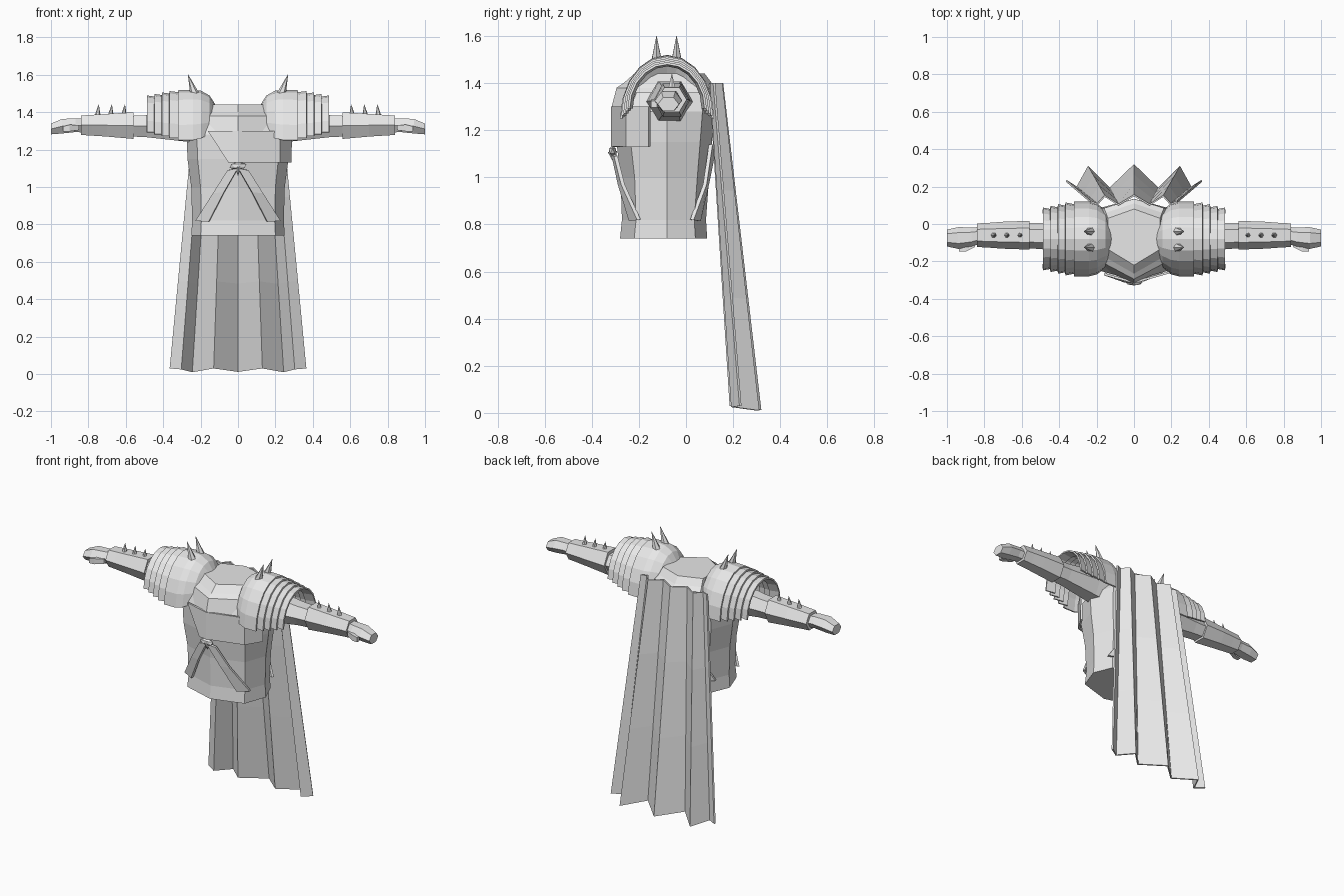
import bpy, bmesh, math
from mathutils import Vector

if "Cube" in bpy.data.objects:
    bpy.data.objects.remove(bpy.data.objects["Cube"])

grey = bpy.data.materials.new("plain grey")
grey.diffuse_color = (0.8, 0.8, 0.8, 1)
grey.use_nodes = True
grey.node_tree.nodes["Principled BSDF"].inputs["Base Color"].default_value = grey.diffuse_color


def finish(name, bm, thick=0):
    bmesh.ops.recalc_face_normals(bm, faces=bm.faces)
    me = bpy.data.meshes.new(name)
    bm.to_mesh(me)
    bm.free()
    me.materials.append(grey)
    ob = bpy.data.objects.new(name, me)
    bpy.context.collection.objects.link(ob)
    if thick:
        m = ob.modifiers.new("thickness", 'SOLIDIFY')
        m.thickness = thick
        m.offset = 0
    return ob


def loft(name, rings, closed=True, caps=True, thick=0):
    """Skin a list of equal-length point rings."""
    bm = bmesh.new()
    rows = [[bm.verts.new(p) for p in r] for r in rings]
    n = len(rows[0])
    for a, b in zip(rows, rows[1:]):
        for i in range(n if closed else n - 1):
            j = (i + 1) % n
            bm.faces.new((a[i], a[j], b[j], b[i]))
    if closed and caps:
        bm.faces.new(rows[0])
        bm.faces.new(rows[-1])
    return finish(name, bm, thick)


def mirror_ring(half, z):
    """Full ring from a half outline that starts and ends on x = 0."""
    return [(x, y, z) for x, y in half] + [(-x, y, z) for x, y in half[-2:0:-1]]


def x_ring(s, x, yc, zc, ry, rz, n=6, turn=0.0):
    return [(s * x, yc + ry * math.cos(turn + 2 * math.pi * i / n),
             zc + rz * math.sin(turn + 2 * math.pi * i / n)) for i in range(n)]


def arch(s, x, ry, rz, zb, n=10):
    return [(s * x, -0.08 - ry * math.cos(math.pi * i / n),
             zb + rz * math.sin(math.pi * i / n)) for i in range(n + 1)]


def spike(name, base, tip, r):
    base, tip = Vector(base), Vector(tip)
    bm = bmesh.new()
    bmesh.ops.create_cone(bm, cap_ends=True, segments=6, radius1=r, radius2=0.001,
                          depth=(tip - base).length)
    ob = finish(name, bm)
    ob.rotation_mode = 'QUATERNION'
    ob.rotation_quaternion = (tip - base).to_track_quat('Z', 'Y')
    ob.location = (base + tip) / 2


# tunic body: eight-sided, slightly waisted
body = []
for z, w, f, b in ((0.74, 0.25, -0.28, 0.09), (0.82, 0.245, -0.272, 0.085),
                   (1.0, 0.25, -0.278, 0.098), (1.15, 0.27, -0.295, 0.11),
                   (1.28, 0.275, -0.30, 0.12), (1.36, 0.22, -0.27, 0.11)):
    body.append(mirror_ring([(0, f), (w * 0.8, f + 0.06), (w, -0.08),
                             (w * 0.8, b - 0.05), (0, b)], z))
loft("tunic", body)

# neck collar: six-sided, stepping inward to a flat top
collar = []
for z, w, f, b in ((1.29, 0.185, -0.318, 0.135), (1.38, 0.16, -0.295, 0.135),
                   (1.40, 0.15, -0.265, 0.11), (1.44, 0.14, -0.22, 0.08)):
    collar.append(mirror_ring([(0, f), (w, f + 0.085), (w, b - 0.05), (0, b)], z))
loft("collar", collar)

# chest wrap: angled on one side, running round to the other flank
loft("chest_wrap", [
    [(-0.16, -0.268, 1.30), (0, -0.312, 1.30), (0.22, -0.25, 1.30), (0.285, -0.155, 1.30)],
    [(-0.05, -0.307, 1.13), (0, -0.312, 1.13), (0.22, -0.25, 1.13), (0.28, -0.155, 1.13)]],
    closed=False, thick=0.012)

# buckle
bm = bmesh.new()
bmesh.ops.create_icosphere(bm, subdivisions=1, radius=1)
ob = finish("buckle", bm)
ob.scale = (0.05, 0.018, 0.022)
ob.location = (0, -0.312, 1.112)
spike("buckle_pin", (0, -0.312, 1.11), (0, -0.305, 1.06), 0.02)

for s, side in ((1, "right"), (-1, "left")):
    # crossing straps, front and back
    loft("front_strap_" + side, [
        [(s * 0.055, -0.298, 1.09), (0, -0.31, 1.10)],
        [(s * 0.13, -0.268, 0.97), (s * 0.075, -0.282, 0.97)],
        [(s * 0.225, -0.20, 0.82), (s * 0.155, -0.235, 0.815)]],
        closed=False, thick=0.016)
    loft("back_strap_" + side, [
        [(s * 0.055, 0.105, 1.14), (0, 0.12, 1.12)],
        [(s * 0.14, 0.08, 0.97), (s * 0.08, 0.09, 0.97)],
        [(s * 0.225, 0.025, 0.82), (s * 0.165, 0.055, 0.815)]],
        closed=False, thick=0.016)

    # sleeve, bracer and hand
    loft("sleeve_" + side, [x_ring(s, 0.2, -0.07, 1.32, 0.10, 0.10),
                            x_ring(s, 0.28, -0.07, 1.325, 0.09, 0.095),
                            x_ring(s, 0.49, -0.065, 1.325, 0.07, 0.068),
                            x_ring(s, 0.58, -0.062, 1.325, 0.066, 0.063)])
    loft("bracer_" + side, [x_ring(s, 0.56, -0.06, 1.328, 0.077, 0.082),
                            x_ring(s, 0.70, -0.06, 1.33, 0.072, 0.07),
                            x_ring(s, 0.78, -0.06, 1.33, 0.066, 0.064),
                            x_ring(s, 0.84, -0.06, 1.33, 0.063, 0.06)])
    loft("hand_" + side, [x_ring(s, 0.83, -0.062, 1.328, 0.045, 0.042),
                          x_ring(s, 0.87, -0.07, 1.33, 0.052, 0.042),
                          x_ring(s, 0.94, -0.075, 1.325, 0.058, 0.045),
                          x_ring(s, 1.0, -0.075, 1.31, 0.045, 0.033)])
    loft("thumb_" + side, [x_ring(s, 0.85, -0.11, 1.318, 0.018, 0.02, 4, 0.78),
                           x_ring(s, 0.90, -0.132, 1.315, 0.022, 0.025, 4, 0.78),
                           x_ring(s, 0.935, -0.135, 1.31, 0.018, 0.02, 4, 0.78)])
    for i in range(3):
        x = 0.61 + 0.07 * i
        spike(f"bracer_spike_{side}_{i}", (s * x, -0.06, 1.385),
              (s * (x - 0.005), -0.06, 1.44), 0.015)

    # shoulder dome and its overlapping bands
    loft("shoulder_dome_" + side, [arch(s, x, ry, rz, zb) for x, ry, rz, zb in (
        (0.12, 0.09, 0.13, 1.30), (0.155, 0.15, 0.205, 1.28), (0.20, 0.185, 0.25, 1.26),
        (0.24, 0.195, 0.265, 1.25), (0.32, 0.195, 0.262, 1.25))],
        closed=False, thick=0.01)
    for i in range(4):
        x, r = 0.315 + 0.04 * i, 0.19 - 0.009 * i
        zb = 1.262 + 0.01 * i
        top = 1.512 - 0.008 * i
        loft(f"shoulder_band_{side}_{i}",
             [arch(s, x - 0.01, r - 0.012, top - zb - 0.012, zb),
              arch(s, x + 0.052, r, top - zb - 0.004, zb)],
             closed=False, thick=0.01)
    for i, y in enumerate((-0.125, -0.04)):
        spike(f"shoulder_spike_{side}_{i}", (s * 0.228, y, 1.485),
              (s * 0.267, y, 1.60), 0.027)

# pleated cape, zigzag in section, widening to the hem
half = [(0, 1, 0.012), (0.13, 0, 0.03), (0.245, 0.93, 0.01), (0.305, 0.05, 0.025),
        (0.363, 0.33, 0.03)]
pleats = [(-x, d, h) for x, d, h in half[:0:-1]] + half
rows = []
for t in (0, 0.33, 0.66, 1):
    y0, depth = 0.103 + 0.087 * t, 0.05 + 0.075 * t
    width = 0.64 + 0.36 * t
    rows.append([(x * width, y0 + depth * d, 1.40 * (1 - t) + h * t) for x, d, h in pleats])
loft("cape", rows, closed=False, thick=0.01)
